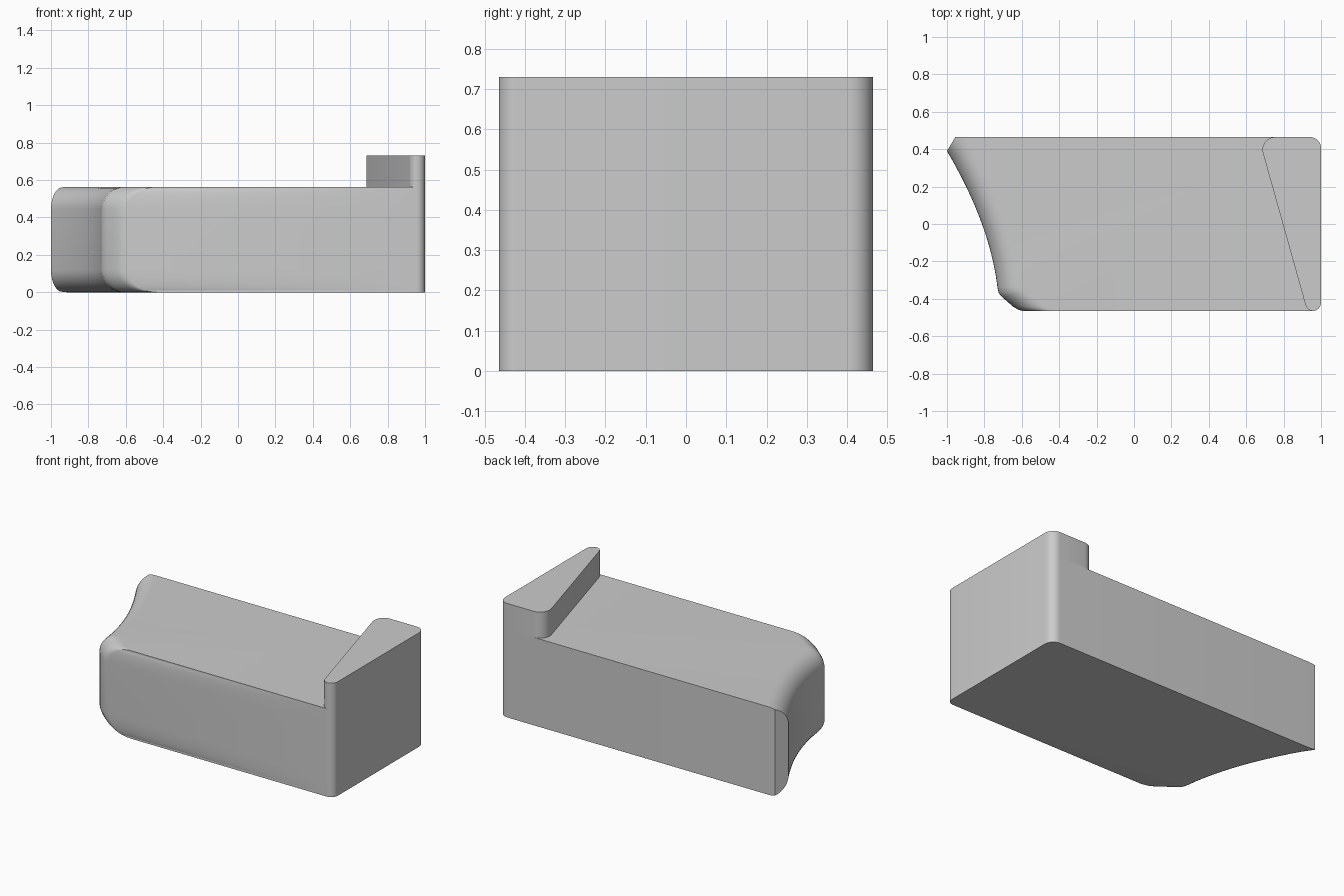
import bpy, bmesh, math
from mathutils import Vector

cube = bpy.data.objects.get("Cube")
if cube:
    bpy.data.objects.remove(cube)

grey = bpy.data.materials.new("plain grey")
grey.use_nodes = True
colour = (0.6, 0.6, 0.6, 1)
grey.diffuse_color = colour
grey.node_tree.nodes["Principled BSDF"].inputs["Base Color"].default_value = colour

HALF, HEIGHT, TOP, FILLET = 0.465, 0.563, 0.73, 0.12


def arc(cx, cy, r, start, end, steps=8):
    """Points on a plan arc, angles in degrees."""
    angles = [math.radians(start + (end - start) * i / steps) for i in range(steps + 1)]
    return [(cx + r * math.cos(a), cy + r * math.sin(a)) for a in angles]


def stack(name, layers):
    """Solid skinned through (z, outline) layers with equal point counts."""
    bm = bmesh.new()
    rings = [[bm.verts.new((x, y, z)) for x, y in pts] for z, pts in layers]
    n = len(rings[0])
    for low, high in zip(rings, rings[1:]):
        for i in range(n):
            j = (i + 1) % n
            bm.faces.new((low[i], low[j], high[j], high[i]))
    bm.faces.new(rings[0][::-1])
    bm.faces.new(rings[-1])
    bmesh.ops.remove_doubles(bm, verts=bm.verts, dist=1e-5)
    bmesh.ops.recalc_face_normals(bm, faces=bm.faces)
    mesh = bpy.data.meshes.new(name)
    bm.to_mesh(mesh)
    bm.free()
    mesh.materials.append(grey)
    obj = bpy.data.objects.new(name, mesh)
    bpy.context.collection.objects.link(obj)
    bpy.ops.object.select_all(action="DESELECT")
    obj.select_set(True)
    bpy.context.view_layer.objects.active = obj
    bpy.ops.object.shade_smooth_by_angle(angle=math.radians(35))
    return obj


# Hollow end: a concave curve from the back tip to the front corner
tip, bend, foot = Vector((-1, 0.39)), Vector((-0.77, 0)), Vector((-0.73, -0.34))
back_corner = Vector((-0.955, HALF))
STEPS = 20


def slide_tip(d):
    """Slide the tip up the small end facet, then along the back."""
    facet = back_corner - tip
    travel = d * 1.05
    if travel <= facet.length:
        return tip + facet.normalized() * travel, back_corner
    p = back_corner + Vector((travel - facet.length, 0))
    return p, p + Vector((0.001, 0))


def outline(d):
    """Plan outline with the hollow end moved inward by d."""
    first, corner = slide_tip(d)
    pts = [corner, first]
    for i in range(1, STEPS):
        t = i / STEPS
        p = tip * (1 - t) ** 2 + bend * 2 * t * (1 - t) + foot * t * t
        tangent = ((bend - tip) * (1 - t) + (foot - bend) * t).normalized()
        pts.append(p + Vector((-tangent.y, tangent.x)) * d)
    # Blunt front corner; its last points slide along the front
    for x, y, dx, dy in ((-0.73, -0.34, 1, 0.1), (-0.723, -0.37, 0.97, 0.2),
                         (-0.7, -0.395, 0.85, 0.35), (-0.645, -0.443, 1.4, 0),
                         (-0.615, -0.46, 1.35, 0), (-0.59, -HALF, 1.3, 0)):
        pts.append(Vector((x + dx * d, y + dy * d)))
    pts += arc(0.955, -HALF + 0.045, 0.045, -90, 0)
    pts += arc(0.94, HALF - 0.06, 0.06, 0, 90)
    return [(p[0], p[1]) for p in pts]


# Body with rounded upper and lower edges on the hollow end
ROUND = 10
layers = []
for i in range(ROUND + 1):
    a = math.pi / 2 * i / ROUND
    layers.append((FILLET * (1 - math.sin(a)), outline(FILLET * (1 - math.cos(a)))))
layers = [(z, pts) for z, pts in layers]
quarter = [(FILLET * (1 - math.cos(math.pi / 2 * i / ROUND)),
            outline(FILLET * (1 - math.sin(math.pi / 2 * i / ROUND)))) for i in range(ROUND + 1)]
body_layers = quarter + [(HEIGHT - z, pts) for z, pts in reversed(quarter)]
stack("body", body_layers)

# Raised wedge with rounded corners
wedge = arc(0.955, -HALF + 0.045, 0.045, -90, 0)
wedge += arc(0.94, HALF - 0.06, 0.06, 0, 90)
wedge += arc(0.755, HALF - 0.068, 0.068, 90, 195)
wedge += arc(0.96, -HALF + 0.045, 0.045, 195, 265)
stack("raised_wedge", [(HEIGHT, wedge), (TOP, wedge)])
